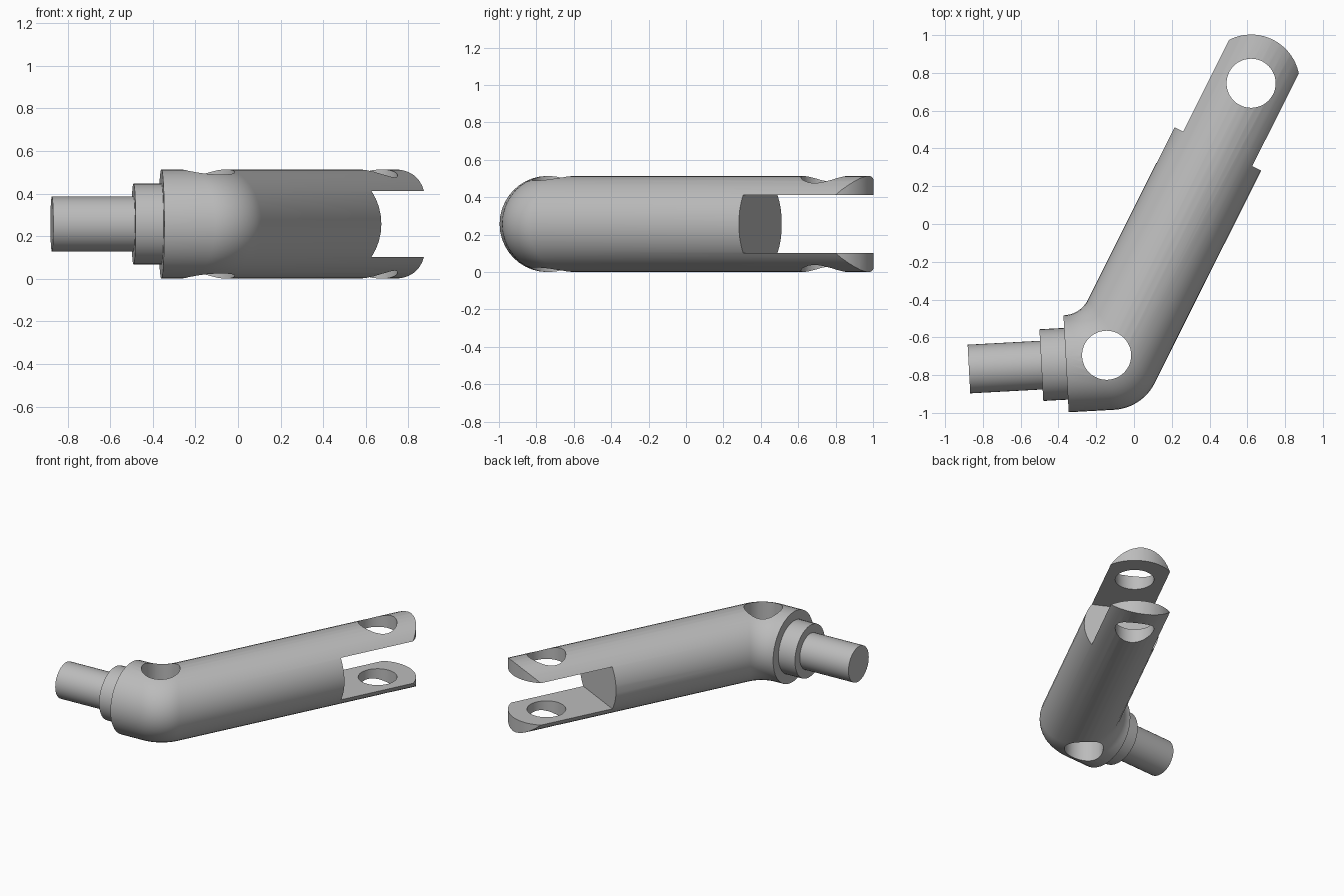
import bpy, bmesh, math
from mathutils import Vector, Matrix

if "Cube" in bpy.data.objects:
    bpy.data.objects.remove(bpy.data.objects["Cube"])

R = 0.257                                   # tube radius, also axis height
ELBOW = Vector((-0.12, -0.727, R))          # where the two axes meet
UP = Vector((0, 0, 1))
A_IN, A_OUT = math.radians(3.1), math.radians(63.4)
heading = lambda a: Vector((math.cos(a), math.sin(a), 0))
inward = lambda a: Vector((-math.sin(a), math.cos(a), 0))
EYE = Vector((0.62, 0.745, R))              # fork hole centre
EYE_T = (EYE - ELBOW).length
PIN = Vector((-0.145, -0.695, R))           # elbow hole centre

steel = bpy.data.materials.new("steel grey")
steel.use_nodes = True
grey = (0.5, 0.5, 0.5, 1)
steel.diffuse_color = grey
steel.node_tree.nodes["Principled BSDF"].inputs["Base Color"].default_value = grey


def make_object(name, bm):
    bmesh.ops.recalc_face_normals(bm, faces=bm.faces)
    mesh = bpy.data.meshes.new(name)
    bm.to_mesh(mesh)
    bm.free()
    mesh.materials.append(steel)
    obj = bpy.data.objects.new(name, mesh)
    bpy.context.collection.objects.link(obj)
    return obj


def loft(name, rings):
    """Skin a list of equal point loops and cap both ends."""
    bm = bmesh.new()
    loops = [[bm.verts.new(p) for p in ring] for ring in rings]
    n = len(loops[0])
    for a, b in zip(loops, loops[1:]):
        for i in range(n):
            j = (i + 1) % n
            bm.faces.new((a[i], a[j], b[j], b[i]))
    bm.faces.new(loops[0])
    bm.faces.new(loops[-1])
    return make_object(name, bm)


def ellipse(inner, outer, height, n=40):
    mid, half = (inner + outer) / 2, (outer - inner) / 2
    return [mid + half * math.cos(2 * math.pi * i / n)
            + UP * height * math.sin(2 * math.pi * i / n) for i in range(n)]


def section(t, angle, r=R):
    """Round cross-section at distance t from the elbow."""
    c, side = ELBOW + heading(angle) * t, inward(angle) * r
    return ellipse(c + side, c - side, r)


def boolean(target, cutter, operation="DIFFERENCE"):
    mod = target.modifiers.new("cut", "BOOLEAN")
    mod.object, mod.operation, mod.solver = cutter, operation, "EXACT"
    bpy.context.view_layer.objects.active = target
    bpy.ops.object.modifier_apply(modifier=mod.name)
    bpy.data.objects.remove(cutter)


def prism(name, outline):
    return loft(name, [[Vector((p.x, p.y, z)) for p in outline] for z in (-0.5, 1)])


def circle(c, r, n=48):
    return [c + heading(2 * math.pi * i / n) * r for i in range(n)]


# Bent arm: ball-shaped outside of the elbow, filleted inside
bend = A_OUT - A_IN
tangent = 0.235
fillet = tangent / math.tan(bend / 2) - R
pivot = ELBOW - heading(A_IN) * tangent + inward(A_IN) * (R + fillet)
rings = [section(-0.24, A_IN)]
for k in range(13):
    a = A_IN + bend * k / 12
    rings.append(ellipse(pivot - inward(a) * fillet, ELBOW - inward(a) * R, R))
rings.append(section(EYE_T + 0.4, A_OUT))
arm = loft("bent_arm", rings)

# Round the fork tip in plan
d, s = heading(A_OUT), inward(A_OUT)
tip = [EYE + heading(A_OUT - math.pi / 2 + math.pi * i / 32) * (R + 0.001)
       for i in range(33)]
tip += [EYE - d * 0.6 + s * (R + 0.001), EYE - d * 0.6 + s * 2, EYE - d * 4 + s * 2,
        EYE - d * 4 - s * 2, EYE - d * 0.6 - s * 2, EYE - d * 0.6 - s * (R + 0.001)]
boolean(arm, prism("tip_keeper", tip), "INTERSECT")

# Fork slot
bm = bmesh.new()
bmesh.ops.create_cube(bm, size=1, matrix=Matrix.Translation(EYE + d * 0.11)
                      @ Matrix.Rotation(A_OUT, 4, "Z")
                      @ Matrix.Diagonal((1, 1, 0.31, 1)))
boolean(arm, make_object("slot_cutter", bm))

# Pin holes through the elbow and the fork
for centre in (PIN, EYE):
    boolean(arm, prism("hole_cutter", circle(centre, 0.13)))

# Stepped spindle
collar = loft("collar", [section(t, A_IN, 0.19) for t in (-0.371, -0.235)])
shaft = loft("shaft", [section(t, A_IN, 0.129) for t in (-0.755, -0.365)])

bpy.ops.object.select_all(action="DESELECT")
for obj in (arm, collar, shaft):
    obj.select_set(True)
bpy.context.view_layer.objects.active = arm
bpy.ops.object.shade_smooth_by_angle(angle=math.radians(30))
